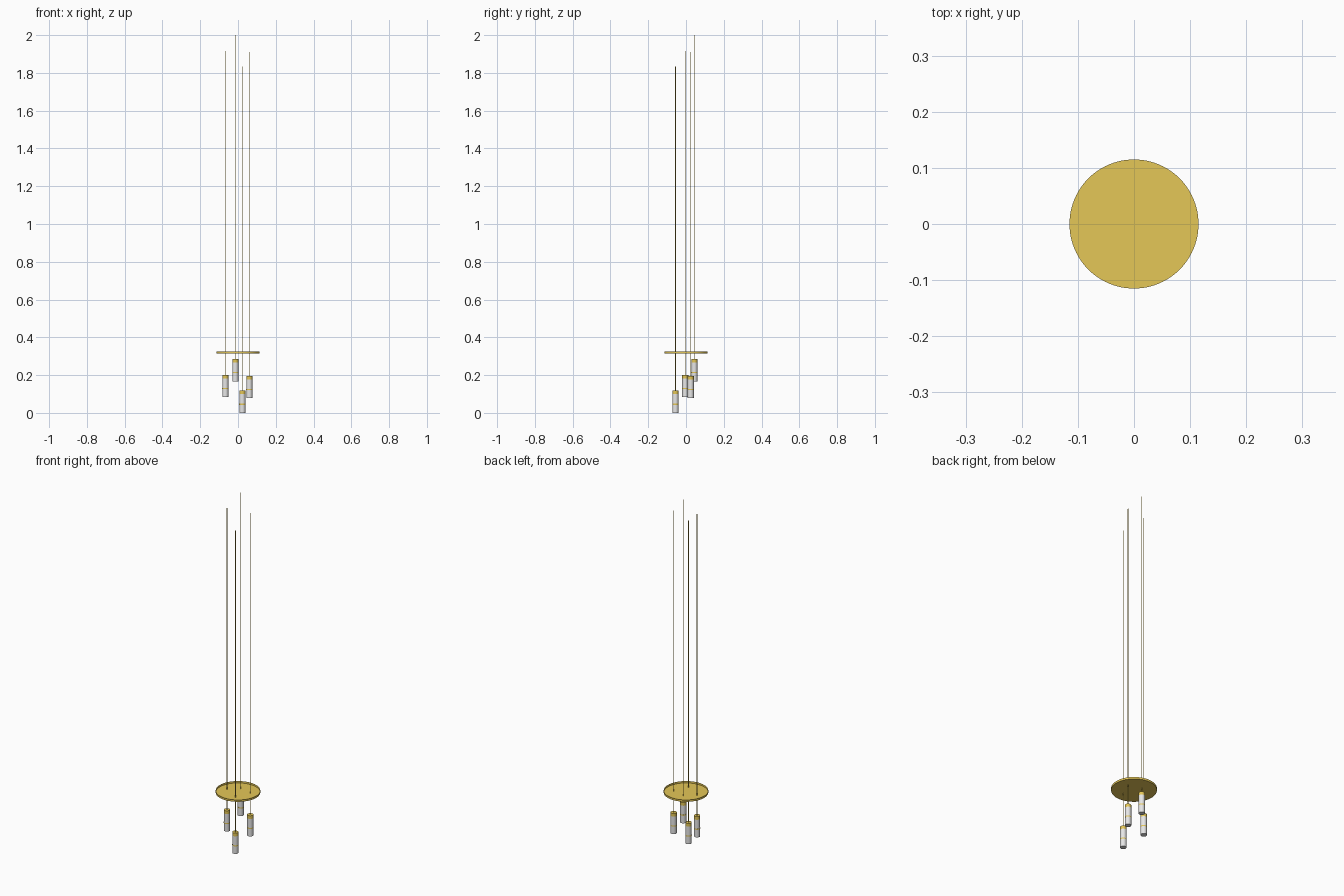
import bpy, bmesh, math

if "Cube" in bpy.data.objects:
    bpy.data.objects.remove(bpy.data.objects["Cube"])


def material(name, rgb):
    m = bpy.data.materials.new(name)
    m.diffuse_color = (*rgb, 1.0)
    m.use_nodes = True
    m.node_tree.nodes["Principled BSDF"].inputs["Base Color"].default_value = m.diffuse_color
    return m


BRASS = material("brass", (0.78, 0.57, 0.095))
WHITE = material("frosted white", (0.82, 0.82, 0.82))


def cylinder(name, x, y, z0, z1, radius, mat, sides=32, capped=True, open_top=False):
    """Upright cylinder between two heights."""
    bm = bmesh.new()
    bmesh.ops.create_cone(bm, cap_ends=capped, segments=sides,
                          radius1=radius, radius2=radius, depth=z1 - z0)
    if open_top:
        top = [f for f in bm.faces if f.normal.z > 0.9]
        bmesh.ops.delete(bm, geom=top, context='FACES_ONLY')
    mesh = bpy.data.meshes.new(name)
    bm.to_mesh(mesh)
    bm.free()
    mesh.materials.append(mat)
    ob = bpy.data.objects.new(name, mesh)
    ob.location = (x, y, (z0 + z1) / 2)
    bpy.context.collection.objects.link(ob)
    bpy.ops.object.select_all(action='DESELECT')
    ob.select_set(True)
    bpy.context.view_layer.objects.active = ob
    bpy.ops.object.shade_smooth_by_angle(angle=math.radians(35))
    return ob


# Shallow round tray the cords pass through
cylinder("plate", 0, 0, 0.315, 0.326, 0.115, BRASS, sides=96, open_top=True)

# Hanging lamps: x, y, height of the lower end
lamps = [(-0.067, -0.004, 0.083), (-0.014, 0.044, 0.167),
         (0.023, -0.056, 0.0), (0.060, 0.025, 0.078)]

for i, (x, y, z) in enumerate(lamps, 1):
    # Tube shade, brass cap and thin brass band
    cylinder(f"shade_{i}", x, y, z, z + 0.100, 0.0162, WHITE)
    cylinder(f"cap_{i}", x, y, z + 0.100, z + 0.118, 0.0162, BRASS)
    cylinder(f"band_{i}", x, y, z + 0.043, z + 0.049, 0.0164, BRASS)
    # Long open-ended cord
    cylinder(f"cord_{i}", x, y, z + 0.117, z + 1.833, 0.0018, BRASS,
             sides=12, capped=False)
